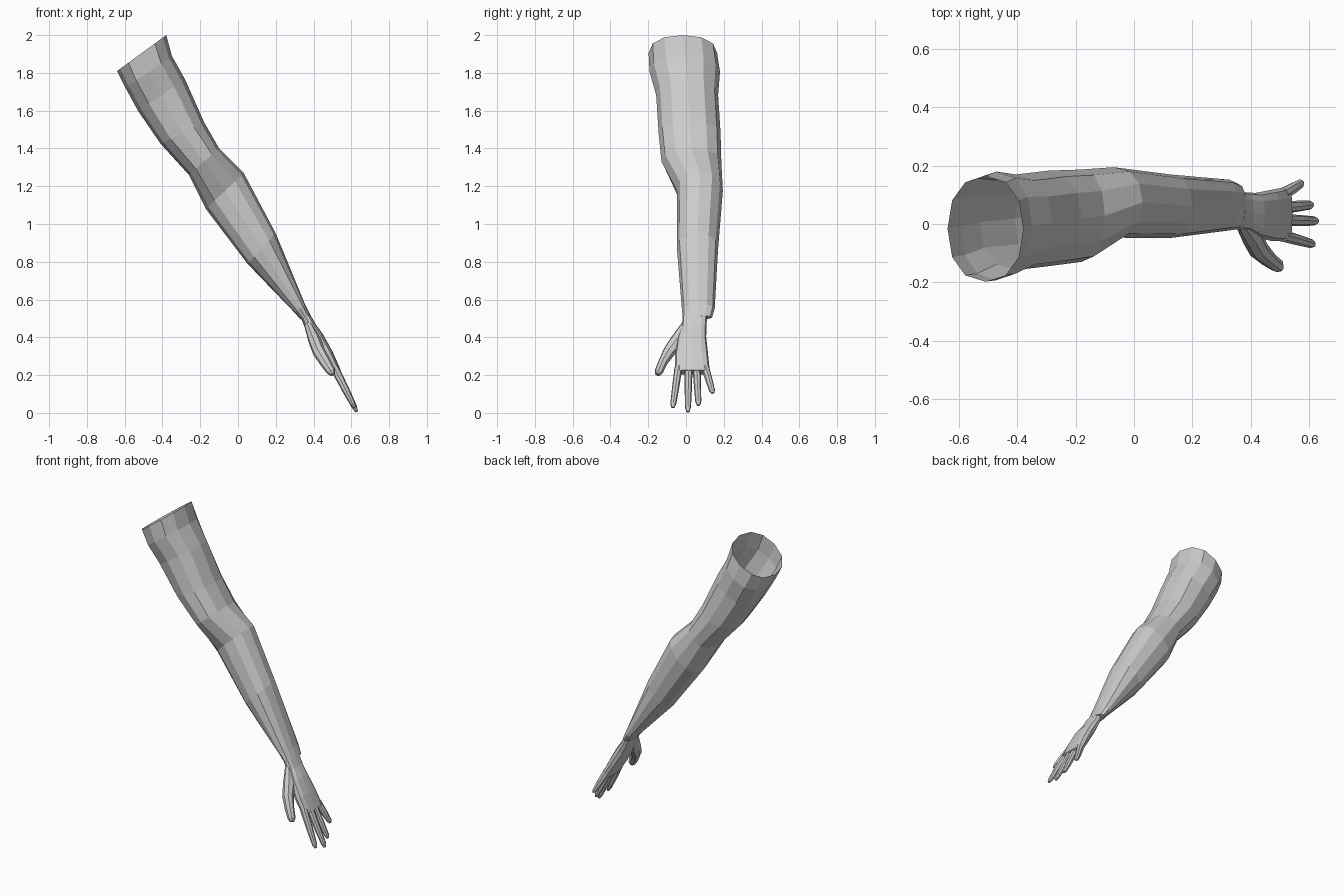
import bpy, bmesh, math
from mathutils import Vector

if "Cube" in bpy.data.objects:
    bpy.data.objects.remove(bpy.data.objects["Cube"])

skin = bpy.data.materials.new("plain grey")
skin.diffuse_color = (0.6, 0.6, 0.6, 1)
skin.use_nodes = True
skin.node_tree.nodes["Principled BSDF"].inputs["Base Color"].default_value = skin.diffuse_color

N = Vector((0.87, 0, 0.49))      # direction out of the back of the hand


def loft(name, rings, sides, power=1.0, cap_start=True, cap_end=True):
    """Skin a list of (centre, u, v) superellipse sections with flat faces."""
    bm = bmesh.new()
    loops = []
    for c, u, v in rings:
        loop = []
        for i in range(sides):
            a = 2 * math.pi * i / sides
            ca, sa = math.cos(a), math.sin(a)
            ca = math.copysign(abs(ca) ** power, ca)
            sa = math.copysign(abs(sa) ** power, sa)
            loop.append(bm.verts.new(c + u * ca + v * sa))
        loops.append(loop)
    for a, b in zip(loops, loops[1:]):
        for i in range(sides):
            j = (i + 1) % sides
            bm.faces.new((a[i], a[j], b[j], b[i]))
    if cap_start:
        bm.faces.new(loops[0])
    if cap_end:
        bm.faces.new(loops[-1][::-1])
    bmesh.ops.recalc_face_normals(bm, faces=bm.faces)
    # an open tube must face away from its own axis
    f = bm.faces[0] if not cap_start else None
    if f and f.normal.dot(f.calc_center_median() - rings[0][0]) < 0:
        bmesh.ops.reverse_faces(bm, faces=bm.faces)
    me = bpy.data.meshes.new(name)
    bm.to_mesh(me)
    bm.free()
    me.materials.append(skin)
    ob = bpy.data.objects.new(name, me)
    bpy.context.collection.objects.link(ob)
    return ob


def section(lx, lz, rx, rz, y0, y1):
    """Ring from its two front-view edge points and its y range."""
    l, r = Vector((lx, 0, lz)), Vector((rx, 0, rz))
    c = (l + r) / 2
    c.y = (y0 + y1) / 2
    return c, (r - l) / 2, Vector((0, (y1 - y0) / 2, 0))


# arm: open at the shoulder, flat at the wrist
arm = [
    (-0.640, 1.81, -0.38, 2.00, -0.198, 0.165),
    (-0.595, 1.72, -0.35, 1.89, -0.193, 0.180),
    (-0.530, 1.60, -0.28, 1.765, -0.158, 0.170),
    (-0.410, 1.425, -0.18, 1.54, -0.145, 0.183),
    (-0.260, 1.26, -0.10, 1.40, -0.130, 0.187),
    (-0.170, 1.08, 0.03, 1.27, -0.047, 0.195),
    (0.050, 0.79, 0.20, 0.95, -0.048, 0.170),
    (0.300, 0.53, 0.355, 0.575, -0.022, 0.152),
    (0.330, 0.495, 0.385, 0.515, -0.018, 0.138),
]
loft("arm", [section(*r) for r in arm], 12, 0.9, cap_start=False)


def tube(name, path, sides=8):
    """Finger along (x, y, z, half width, half thickness) points."""
    pts = [Vector(p[:3]) for p in path]
    rings = []
    for i, p in enumerate(path):
        d = (pts[min(i + 1, len(pts) - 1)] - pts[max(i - 1, 0)]).normalized()
        rings.append((pts[i], N * p[4], N.cross(d).normalized() * p[3]))
    loft(name, rings, sides, 0.9)


# palm
palm = [(0.358, 0.51, -0.018, 0.112, 0.026), (0.385, 0.455, -0.022, 0.108, 0.030),
        (0.418, 0.40, -0.044, 0.107, 0.036), (0.470, 0.31, -0.058, 0.117, 0.034),
        (0.522, 0.215, -0.060, 0.127, 0.025)]
loft("palm", [(Vector((x, (a + b) / 2, z)), N * t, Vector((0, (b - a) / 2, 0)))
              for x, z, a, b, t in palm], 12, 0.7)

# four fingers: name, base y, tip y, tip z
for name, y0, y1, z1 in [("index_finger", -0.040, -0.070, 0.028),
                         ("middle_finger", 0.014, 0.010, 0.006),
                         ("ring_finger", 0.056, 0.066, 0.040),
                         ("little_finger", 0.102, 0.142, 0.105)]:
    base = Vector((0.510, y0, 0.24))
    tip = Vector((0.370 + (0.5 - z1) * 0.525, y1, z1))
    path = []
    for t, w, h in [(0, 0.021, 0.023), (0.5, 0.019, 0.020),
                    (0.9, 0.016, 0.014), (1, 0.009, 0.007)]:
        path.append((*base.lerp(tip, t), w, h))
    tube(name, path)

# thumb
tube("thumb", [(0.372, 0.005, 0.465, 0.030, 0.022), (0.405, -0.040, 0.385, 0.042, 0.034),
               (0.428, -0.088, 0.325, 0.034, 0.034), (0.462, -0.122, 0.268, 0.025, 0.030),
               (0.492, -0.143, 0.220, 0.023, 0.024), (0.502, -0.152, 0.203, 0.013, 0.013)])
